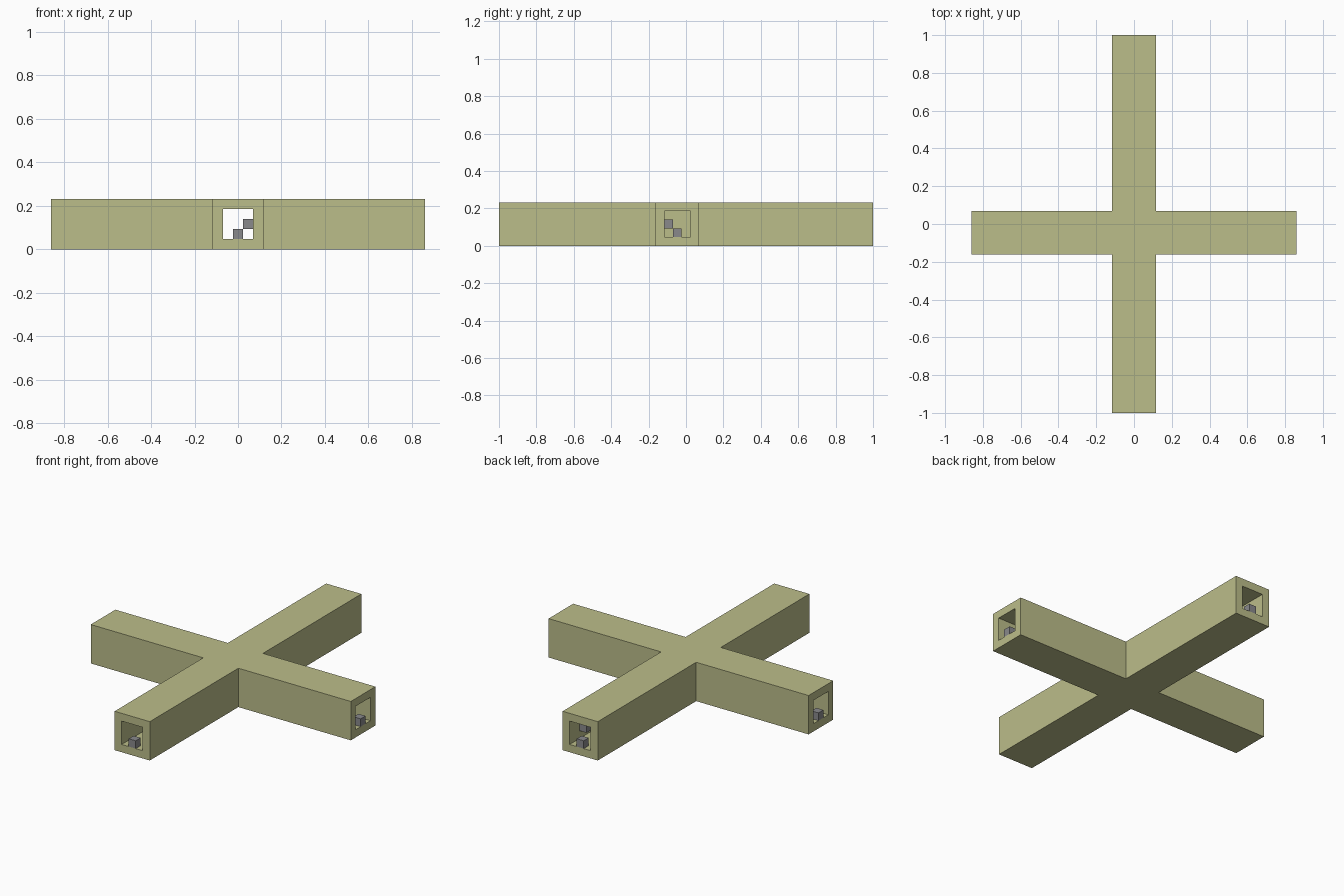
import bpy
import bmesh

U = 2 / 43          # one grid unit
CY = -U             # centre line of the side arms

cube = bpy.data.objects.get("Cube")
if cube:
    bpy.data.objects.remove(cube, do_unlink=True)


def material(name, rgb):
    m = bpy.data.materials.new(name)
    m.use_nodes = True
    m.diffuse_color = (*rgb, 1)
    m.node_tree.nodes["Principled BSDF"].inputs["Base Color"].default_value = (*rgb, 1)
    return m


olive = material("olive", (0.50, 0.51, 0.255))
grey = material("grey", (0.25, 0.25, 0.26))


def make_object(name, bm, mat):
    bmesh.ops.recalc_face_normals(bm, faces=bm.faces)
    mesh = bpy.data.meshes.new(name)
    bm.to_mesh(mesh)
    bm.free()
    mesh.materials.append(mat)
    ob = bpy.data.objects.new(name, mesh)
    bpy.context.collection.objects.link(ob)
    return ob


def box(name, lo, hi, mat):
    """Box between two corners, in grid units about the crossing point."""
    bm = bmesh.new()
    bmesh.ops.create_cube(bm, size=1)
    for v in bm.verts:
        v.co = [(lo[i] if v.co[i] < 0 else hi[i]) * U for i in range(3)]
        v.co.y += CY
    return make_object(name, bm, mat)


# Outer beams: a cross outline extruded upward
W, X, FRONT, BACK = 2.5, 18.5, -20.5, 22.5
outline = [(-W, FRONT), (W, FRONT), (W, -W), (X, -W), (X, W), (W, W),
           (W, BACK), (-W, BACK), (-W, W), (-X, W), (-X, -W), (-W, -W)]
bm = bmesh.new()
face = bm.faces.new([bm.verts.new((x * U, y * U + CY, 0)) for x, y in outline])
ext = bmesh.ops.extrude_face_region(bm, geom=[face])
for v in ext["geom"]:
    if isinstance(v, bmesh.types.BMVert):
        v.co.z = 5 * U
beams = make_object("crossed_beams", bm, olive)

# Hollow bores: one right through, and one in each side arm up to its wall
H = 1.5
bores = [((-H, FRONT - 1, 1), (H, BACK + 1, 4)),
         ((W, -H, 1), (X + 1, H, 4)),
         ((-X - 1, -H, 1), (-W, H, 4))]
for lo, hi in bores:
    cutter = box("bore_cutter", lo, hi, olive)
    cutter.hide_render = True
    mod = beams.modifiers.new("bore", "BOOLEAN")
    mod.operation = "DIFFERENCE"
    mod.solver = "EXACT"
    mod.object = cutter
    bpy.context.view_layer.objects.active = beams
    bpy.ops.object.modifier_apply(modifier=mod.name)
    bpy.data.objects.remove(cutter, do_unlink=True)

# Small blocks: one on the floor of each opening, one on the wall further in
blocks = {
    "front_floor_block": (0, FRONT + 0.5, 1.5),
    "back_floor_block": (0, BACK - 0.5, 1.5),
    "left_floor_block": (X - 0.5, 0, 1.5),
    "right_floor_block": (-X + 0.5, 0, 1.5),
    "back_wall_block": (1, BACK - 2.5, 2.5),
    "left_wall_block": (X - 2.5, -1, 2.5),
}
for name, c in blocks.items():
    box(name, [a - 0.5 for a in c], [a + 0.5 for a in c], grey)
